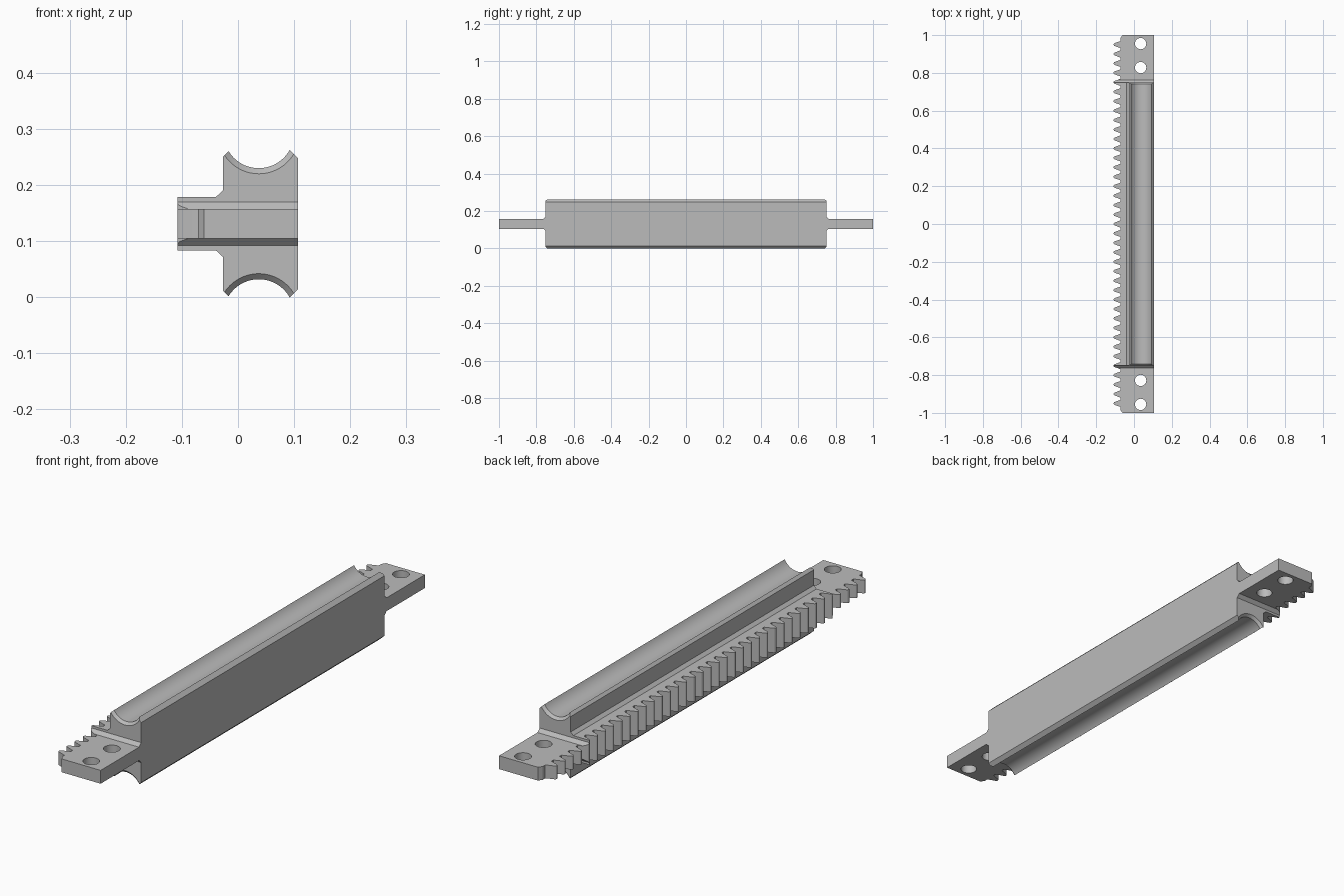
import bpy, bmesh, math

if "Cube" in bpy.data.objects:
    bpy.data.objects.remove(bpy.data.objects["Cube"])

MID = 0.131          # height of the horizontal symmetry plane
GX, GZ = 0.037, 0.162  # groove axis, height measured from MID

steel = bpy.data.materials.new("grey_steel")
steel.use_nodes = True
grey = (0.5, 0.5, 0.5, 1)
steel.diffuse_color = grey
steel.node_tree.nodes["Principled BSDF"].inputs["Base Color"].default_value = grey


def loft(name, rings):
    """Skin a list of equal-length rings of 3D points into a closed solid."""
    bm = bmesh.new()
    loops = [[bm.verts.new(p) for p in ring] for ring in rings]
    n = len(loops[0])
    for a, b in zip(loops, loops[1:]):
        for i in range(n):
            j = (i + 1) % n
            bm.faces.new((a[i], a[j], b[j], b[i]))
    bm.faces.new(loops[0])
    bm.faces.new(loops[-1])
    bmesh.ops.recalc_face_normals(bm, faces=bm.faces)
    mesh = bpy.data.meshes.new(name)
    bm.to_mesh(mesh)
    bm.free()
    mesh.materials.append(steel)
    obj = bpy.data.objects.new(name, mesh)
    bpy.context.collection.objects.link(obj)
    return obj


def boolean(obj, other, operation):
    bpy.context.view_layer.objects.active = obj
    mod = obj.modifiers.new(operation.lower(), 'BOOLEAN')
    mod.operation = operation
    mod.solver = 'EXACT'
    mod.object = other
    bpy.ops.object.modifier_apply(modifier=mod.name)
    bpy.data.objects.remove(other)


def on_bevel(x, z, step, r):
    """Point where a 45 degree bevel from (x, z) meets the groove circle."""
    dx, dz = x - GX, z - GZ
    b = step * dx + dz
    t = (-b - math.sqrt(b * b - 2 * (dx * dx + dz * dz - r * r))) / 2
    return x + step * t, z + t


def body_section(r, y, segs=28):
    right, left = on_bevel(0.107, 0.117, -1, r), on_bevel(-0.027, 0.119, 1, r)
    a0 = math.atan2(right[1] - GZ, right[0] - GX)
    a1 = math.atan2(left[1] - GZ, left[0] - GX)
    a1 -= 2 * math.pi if a1 > a0 else 0
    upper = [(0.107, 0.117)]
    for i in range(segs + 1):
        a = a0 + (a1 - a0) * i / segs
        upper.append((GX + r * math.cos(a), GZ + r * math.sin(a)))
    upper += [(-0.027, 0.119), (-0.027, 0.059), (-0.039, 0.048)]
    pts = upper + [(x, -z) for x, z in reversed(upper)]
    return [(x, y, MID + z) for x, z in pts]


# Grooved guide bar, grooves flared at both ends
bar = loft("rack_bar", [body_section(r, y) for r, y in
                        ((0.073, -0.75), (0.063, -0.74), (0.063, 0.74), (0.073, 0.75))])

# Toothed strip outline, seen from above
PITCH, TEETH = 0.05, 39
tooth = [(-0.071, -0.0195), (-0.074, -0.0180), (-0.103, -0.0075), (-0.1065, -0.005), (-0.108, -0.002)]
tooth += [(x, -y) for x, y in reversed(tooth)]
outline = [(0.107, -1), (-0.061, -1), (-0.071, -0.985)]
for k in range(TEETH):
    yc = (k - (TEETH - 1) / 2) * PITCH
    outline += [(x, yc + y) for x, y in tooth]
outline += [(-0.071, 0.985), (-0.061, 1), (0.107, 1)]
strip = loft("toothed_strip", [[(x, y, z) for x, y in outline] for z in (0, 0.3)])

# Side profile: thick centre, sloped shoulders, thin mounting tabs
quarter = [(1.1, 0.026), (0.763, 0.026), (0.75, 0.039), (0.75, 0.048)]
half = quarter + [(-y, z) for y, z in reversed(quarter)]
profile = half + [(y, -z) for y, z in reversed(half)]
slab = loft("slab", [[(x, y, MID + z) for y, z in profile] for x in (-0.2, 0.2)])
boolean(strip, slab, 'INTERSECT')

# Bolt holes in the tabs
for y in (-0.955, -0.828, 0.828, 0.955):
    circle = [(0.035 + 0.03 * math.cos(math.tau * i / 40),
               y + 0.03 * math.sin(math.tau * i / 40)) for i in range(40)]
    boolean(strip, loft("hole", [[(x, v, z) for x, v in circle] for z in (0, 0.3)]), 'DIFFERENCE')

# Join into one part
boolean(bar, strip, 'UNION')
bpy.ops.object.select_all(action='DESELECT')
bar.select_set(True)
bpy.context.view_layer.objects.active = bar
bpy.ops.object.shade_smooth_by_angle(angle=math.radians(25))
